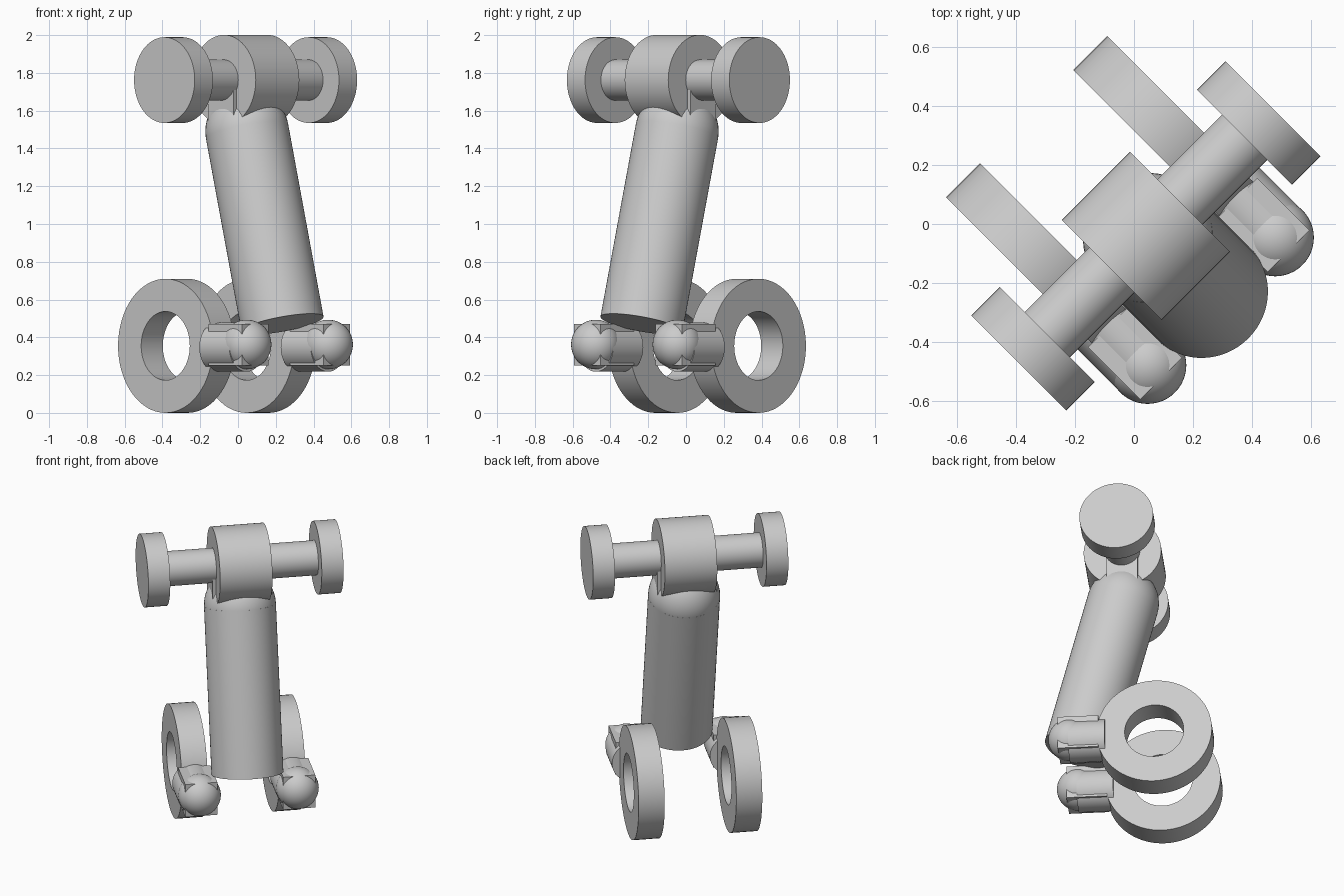
import bpy, math
from mathutils import Matrix, Vector

if "Cube" in bpy.data.objects:
    bpy.data.objects.remove(bpy.data.objects["Cube"])

TURN = Matrix.Rotation(math.radians(45), 4, 'Z')  # whole model is turned 45 degrees
grey = bpy.data.materials.new("light_grey")
grey.diffuse_color = (0.6, 0.6, 0.6, 1)
grey.use_nodes = True
grey.node_tree.nodes["Principled BSDF"].inputs["Base Color"].default_value = grey.diffuse_color


def finish(name, smooth=True):
    """Name the active part, colour it and turn it into place."""
    ob = bpy.context.object
    ob.name = name
    ob.data.materials.append(grey)
    bpy.ops.object.transform_apply(location=True, rotation=True, scale=True)
    ob.data.transform(TURN)
    if smooth:
        bpy.ops.object.shade_smooth_by_angle(angle=math.radians(35))
    return ob


def rod(name, a, b, r):
    """Cylinder between two points."""
    a, b = Vector(a), Vector(b)
    d = b - a
    bpy.ops.mesh.primitive_cylinder_add(
        vertices=64, radius=r, depth=d.length, location=(a + b) / 2,
        rotation=d.to_track_quat('Z', 'Y').to_euler())
    return finish(name)


def ball(name, loc, r):
    bpy.ops.mesh.primitive_uv_sphere_add(segments=48, ring_count=24, radius=r, location=loc)
    return finish(name)


def box(name, loc, size):
    bpy.ops.mesh.primitive_cube_add(size=1, location=loc)
    bpy.context.object.scale = size
    return finish(name, False)


def ring(name, x0, x1, y, z, outer, inner, n=64):
    """Flat-sided wheel with a round hole, axis along x."""
    verts, faces = [], []
    for i in range(n):
        a = 2 * math.pi * i / n
        for x, r in ((x0, outer), (x1, outer), (x1, inner), (x0, inner)):
            verts.append((x, y + r * math.cos(a), z + r * math.sin(a)))
    for i in range(n):
        j = (i + 1) % n
        for k in range(4):
            m = (k + 1) % 4
            faces.append((4 * i + k, 4 * i + m, 4 * j + m, 4 * j + k))
    me = bpy.data.meshes.new(name)
    me.from_pydata(verts, [], faces)
    ob = bpy.data.objects.new(name, me)
    bpy.context.collection.objects.link(ob)
    bpy.ops.object.select_all(action='DESELECT')
    ob.select_set(True)
    bpy.context.view_layer.objects.active = ob
    bpy.ops.object.mode_set(mode='EDIT')
    bpy.ops.mesh.select_all(action='SELECT')
    bpy.ops.mesh.normals_make_consistent(inside=False)
    bpy.ops.object.mode_set(mode='OBJECT')
    return finish(name)


# Head: hub, cross axle and neck
HY, HZ = -0.057, 1.762
rod("head_hub", (-0.163, HY, HZ), (0.163, HY, HZ), 0.239)
rod("head_axle", (-0.5, HY, HZ), (0.5, HY, HZ), 0.108)
box("neck", (0, HY, 1.62), (0.37, 0.19, 0.26))

# Leaning body with a domed shoulder
top, bottom = (0, -0.068, 1.49), (0, -0.333, 0.47)
rod("body", top, bottom, 0.221)
ball("shoulder_dome", top, 0.221)

# Paired parts on both sides
for side, s in (("left", -1), ("right", 1)):
    rod(side + "_head_disc", (s * 0.472, HY, HZ), (s * 0.608, HY, HZ), 0.227)
    ring(side + "_wheel", s * 0.223, s * 0.385, 0.158, 0.355, 0.355, 0.182)
    # Wheel arm with a ball end and a square core that pokes through it
    x = s * 0.305
    rod(side + "_arm", (x, -0.145, 0.348), (x, -0.37, 0.348), 0.13)
    ball(side + "_arm_ball", (x, -0.37, 0.362), 0.131)
    box(side + "_arm_core", (x, -0.31, 0.36), (0.2, 0.25, 0.22))
